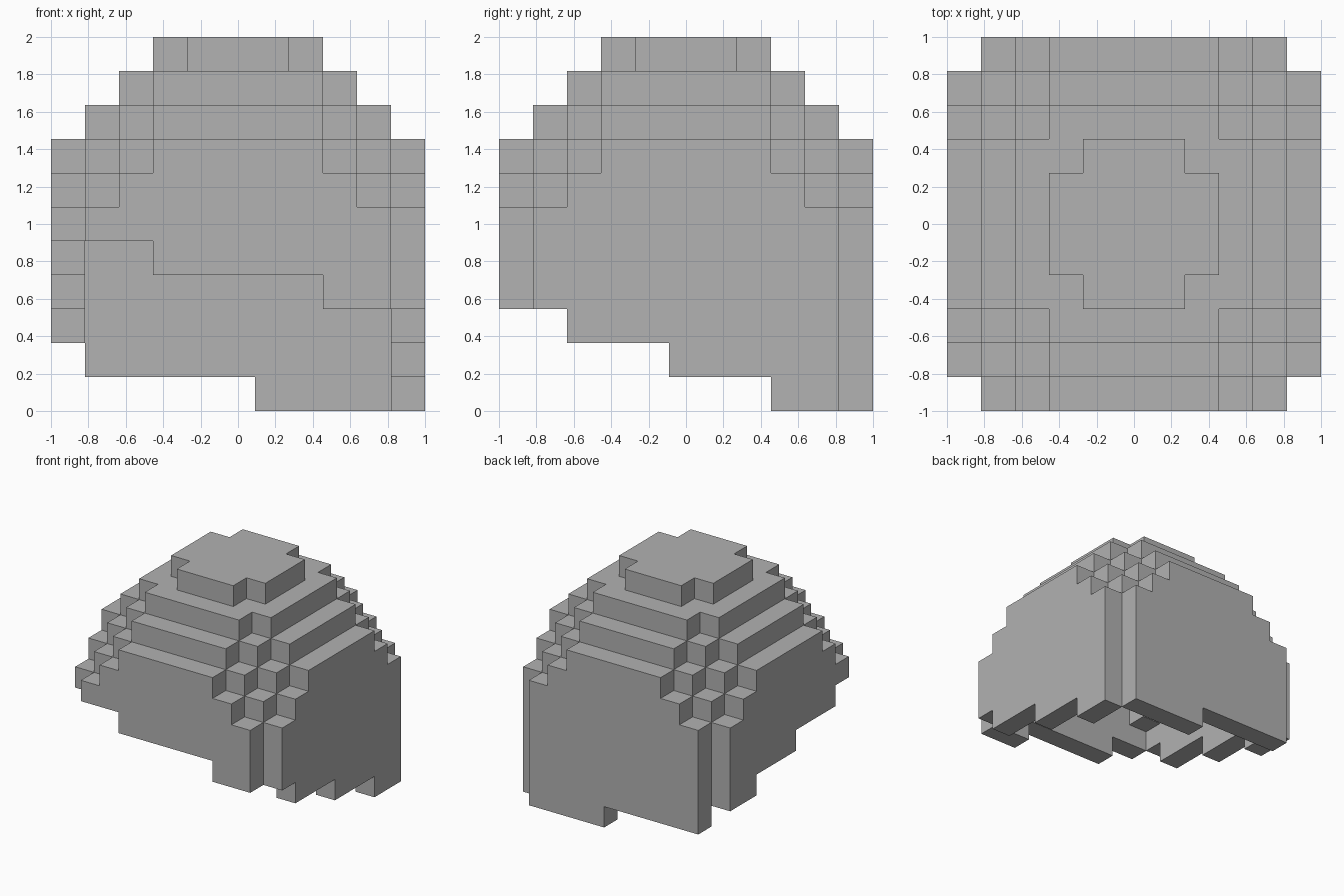
import bpy, bmesh
from mathutils import Vector

cube = bpy.data.objects.get("Cube")
if cube:
    bpy.data.objects.remove(cube, do_unlink=True)

HALF = 5                      # cells on each side of the middle cell
CELL = 2 / (2 * HALF + 1)     # 11 cells across 2 units
STEPS = [Vector(s) for s in ((1, 0, 0), (-1, 0, 0), (0, 1, 0),
                             (0, -1, 0), (0, 0, 1), (0, 0, -1))]

grey = bpy.data.materials.new("plain_grey")
grey.use_nodes = True
grey.diffuse_color = (0.445, 0.445, 0.445, 1)
grey.node_tree.nodes["Principled BSDF"].inputs["Base Color"].default_value = grey.diffuse_color


def roof(i, j):
    """Top level of the stepped dome over one column."""
    a, b = abs(i), abs(j)
    if max(a, b) > HALF or a == b == HALF:
        return -99
    if a == b == 2:
        return 10
    return 11 - max(a - 2, 0) - max(b - 2, 0)


def rim(i, j):
    """Lower edge of the walls, cut along a slanted plane."""
    if abs(i) == HALF:
        return (5 - j) // 3 + (2 if i < 0 else 0)
    return (22 - i) // 5 if j < 0 else (5 - i) // 5


def solid(i, j, k):
    return k < roof(i, j)


def is_shell(i, j, k):
    """Only cells touching the outside are kept, so the dome is hollow."""
    return solid(i, j, k) and not all(
        solid(i + int(s.x), j + int(s.y), k + int(s.z)) for s in STEPS)


cells = set()
span = range(-HALF, HALF + 1)
for i in span:
    for j in span:
        on_wall = HALF in (abs(i), abs(j))
        low = rim(i, j) if on_wall else 4
        for k in range(low, 11):
            if is_shell(i, j, k):
                cells.add((i, j, k))

# Hollow stepped dome: one quad for every exposed cell side
bm = bmesh.new()
corners = {}


def corner(p):
    key = tuple(round(2 * c) for c in p)
    if key not in corners:
        corners[key] = bm.verts.new(p * CELL)
    return corners[key]


for cell in sorted(cells):
    centre = Vector(cell) + Vector((0, 0, 0.5))
    for n in STEPS:
        if tuple(int(c) for c in Vector(cell) + n) in cells:
            continue
        u = Vector((n.y, n.z, n.x))
        v = n.cross(u)
        ring = [(1, 1), (-1, 1), (-1, -1), (1, -1)]
        bm.faces.new([corner(centre + (n + u * a + v * b) / 2) for a, b in ring])

mesh = bpy.data.meshes.new("stepped_dome")
bm.to_mesh(mesh)
bm.free()
mesh.materials.append(grey)
dome = bpy.data.objects.new("stepped_dome", mesh)
bpy.context.collection.objects.link(dome)
